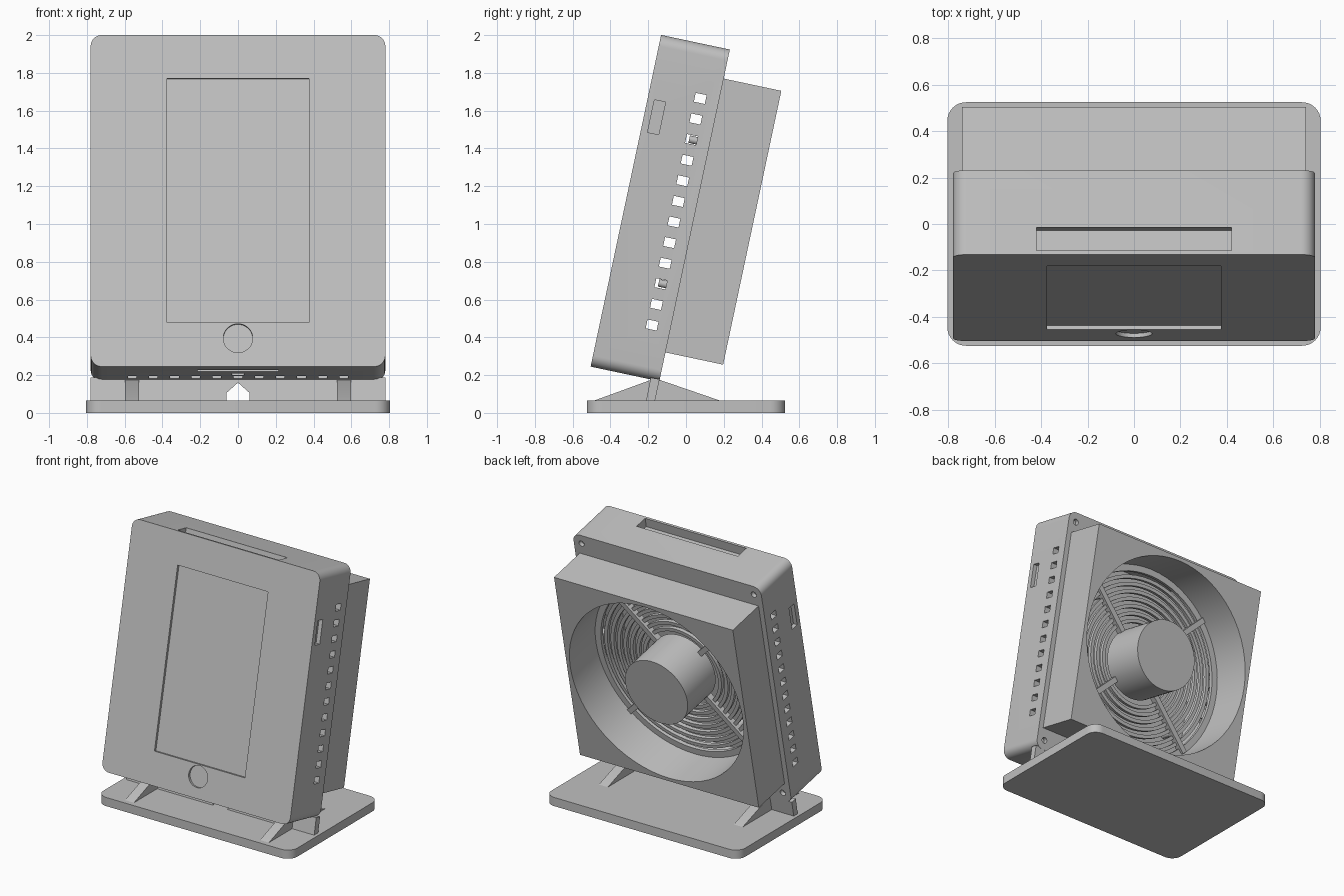
import bpy, bmesh, math
from mathutils import Matrix, Vector

if "Cube" in bpy.data.objects:
    bpy.data.objects.remove(bpy.data.objects["Cube"], do_unlink=True)

grey = bpy.data.materials.new("plastic_grey")
grey.use_nodes = True
colour = (0.53, 0.53, 0.53, 1)
grey.diffuse_color = colour
grey.node_tree.nodes["Principled BSDF"].inputs["Base Color"].default_value = colour

# The case leans back; local y = 0 is its front face, z = 0 its underside
TILT = Matrix.Translation((0, -0.505, 0.245)) @ Matrix.Rotation(math.radians(-12), 4, 'X')
W, D, H = 0.78, 0.372, 1.795
MID = H / 2
PLACE = {'x': lambda a, b, h: (h, a, b),
         'y': lambda a, b, h: (a, h, b),
         'z': lambda a, b, h: (a, b, h)}


def prism(name, outline, axis, lo, hi):
    """Extrude a 2D outline along an axis."""
    bm = bmesh.new()
    face = bm.faces.new([bm.verts.new(PLACE[axis](a, b, lo)) for a, b in outline])
    out = bmesh.ops.extrude_face_region(bm, geom=[face])
    moved = [v for v in out["geom"] if isinstance(v, bmesh.types.BMVert)]
    bmesh.ops.translate(bm, verts=moved, vec=Vector(PLACE[axis](0, 0, hi - lo)))
    bmesh.ops.recalc_face_normals(bm, faces=bm.faces)
    mesh = bpy.data.meshes.new(name)
    bm.to_mesh(mesh)
    bm.free()
    mesh.materials.append(grey)
    obj = bpy.data.objects.new(name, mesh)
    bpy.context.collection.objects.link(obj)
    return obj


def rect(a0, a1, b0, b1):
    return [(a0, b0), (a1, b0), (a1, b1), (a0, b1)]


def rounded(a0, a1, b0, b1, r, steps=8):
    pts = []
    corners = [(a1 - r, b1 - r), (a0 + r, b1 - r), (a0 + r, b0 + r), (a1 - r, b0 + r)]
    for q, (ca, cb) in enumerate(corners):
        for i in range(steps + 1):
            t = math.pi / 2 * (q + i / steps)
            pts.append((ca + r * math.cos(t), cb + r * math.sin(t)))
    return pts


def circle(r, ca=0.0, cb=MID, n=64):
    return [(ca + r * math.cos(math.tau * i / n), cb + r * math.sin(math.tau * i / n))
            for i in range(n)]


def cut(obj, outline, axis, lo, hi):
    """Subtract a prism from an object."""
    cutter = prism("cutter", outline, axis, lo, hi)
    cutter.hide_render = True
    mod = obj.modifiers.new("cut", 'BOOLEAN')
    mod.operation, mod.solver, mod.object = 'DIFFERENCE', 'EXACT', cutter
    bpy.context.view_layer.objects.active = obj
    bpy.ops.object.modifier_apply(modifier=mod.name)
    bpy.data.objects.remove(cutter, do_unlink=True)


def finish(obj, tilt=True):
    if tilt:
        obj.data.transform(TILT)
    bpy.ops.object.select_all(action='DESELECT')
    obj.select_set(True)
    bpy.context.view_layer.objects.active = obj
    bpy.ops.object.shade_smooth_by_angle(angle=math.radians(30))


# Hollow case
case = prism("case", rounded(-W, W, 0, H, 0.06), 'y', 0, D)
cut(case, rect(-0.70, 0.70, 0.06, 1.66), 'y', 0.06, 0.34)
cut(case, circle(0.69), 'y', 0.3, D + 0.1)
# Screen and button recesses
cut(case, rect(-0.375, 0.375, 0.24, 1.56), 'y', -0.1, 0.018)
cut(case, circle(0.078, 0, 0.154, 40), 'y', -0.1, 0.018)
# Handle pocket on top
cut(case, rect(-0.42, 0.42, 0.017, 0.12), 'z', H - 0.07, H + 0.1)
# Side vents run right through, bottom vents open into the cavity
for i in range(12):
    z = 0.283 + i * 0.1115
    cut(case, rect(0.243, 0.302, z - 0.024, z + 0.024), 'x', -1, 1)
for i in range(-5, 6):
    x = i * 0.112
    cut(case, rect(x - 0.023, x + 0.023, 0.243, 0.302), 'z', -0.1, 0.1)
# Underside slots
cut(case, rect(-0.215, 0.215, 0.08, 0.125), 'z', -0.1, 0.04)
cut(case, rect(-0.032, 0.032, 0.18, 0.22), 'z', -0.1, 0.04)
for s in (-1, 1):
    # Side port recess and rear screw holes
    lo, hi = sorted((s * (W - 0.03), s * (W + 0.1)))
    cut(case, rect(0.037, 0.097, 1.276, 1.452), 'x', lo, hi)
    for z in (0.07, H - 0.07):
        cut(case, circle(0.022, s * 0.715, z, 16), 'y', D - 0.03, D + 0.1)
finish(case)

# Fan housing with round bore
housing = prism("fan_housing", rect(-0.742, 0.742, 0.156, 1.638), 'y', D, 0.684)
cut(housing, circle(0.715), 'y', 0.3, 0.8)
finish(housing)

finish(prism("fan_hub", circle(0.257), 'y', 0.345, 0.684))

# Grille rings
for i in range(8):
    r = 0.31 + i * 0.053
    ring = prism("grille_ring", circle(r + 0.013), 'y', 0.345, 0.372)
    cut(ring, circle(r - 0.013), 'y', 0.3, 0.5)
    finish(ring)

# Diagonal grille spokes and their inner posts
for k in range(4):
    t = math.pi / 4 + k * math.pi / 2
    spoke = prism("grille_spoke", rect(0.24, 0.71, -0.02, 0.02), 'y', 0.342, 0.39)
    spoke.data.transform(Matrix.Translation((0, 0, MID)) @ Matrix.Rotation(t, 4, 'Y'))
    finish(spoke)
    post = circle(0.02, 0.55 * math.cos(t), MID + 0.55 * math.sin(t), 16)
    finish(prism("grille_post", post, 'y', 0.26, 0.345))

# Stand base
finish(prism("stand_base", rounded(-0.805, 0.805, -0.525, 0.525, 0.08), 'z', 0, 0.065), False)

# Leaning support wall with a peaked cable opening
wall = prism("stand_wall", [(-0.212, 0.06), (-0.165, 0.06), (-0.14, 0.178), (-0.187, 0.187)],
             'x', -W, W)
cut(wall, [(-0.062, 0.0), (0.062, 0.0), (0.062, 0.105), (0, 0.16), (-0.062, 0.105)],
    'y', -0.4, 0.1)
finish(wall, False)

# Triangular ribs
for s in (-1, 1):
    side = [(-0.5, 0.06), (0.195, 0.06), (-0.14, 0.175), (-0.185, 0.175)]
    finish(prism("stand_rib", side, 'x', s * 0.56 - 0.037, s * 0.56 + 0.037), False)
bpy.ops.object.select_all(action='DESELECT')
